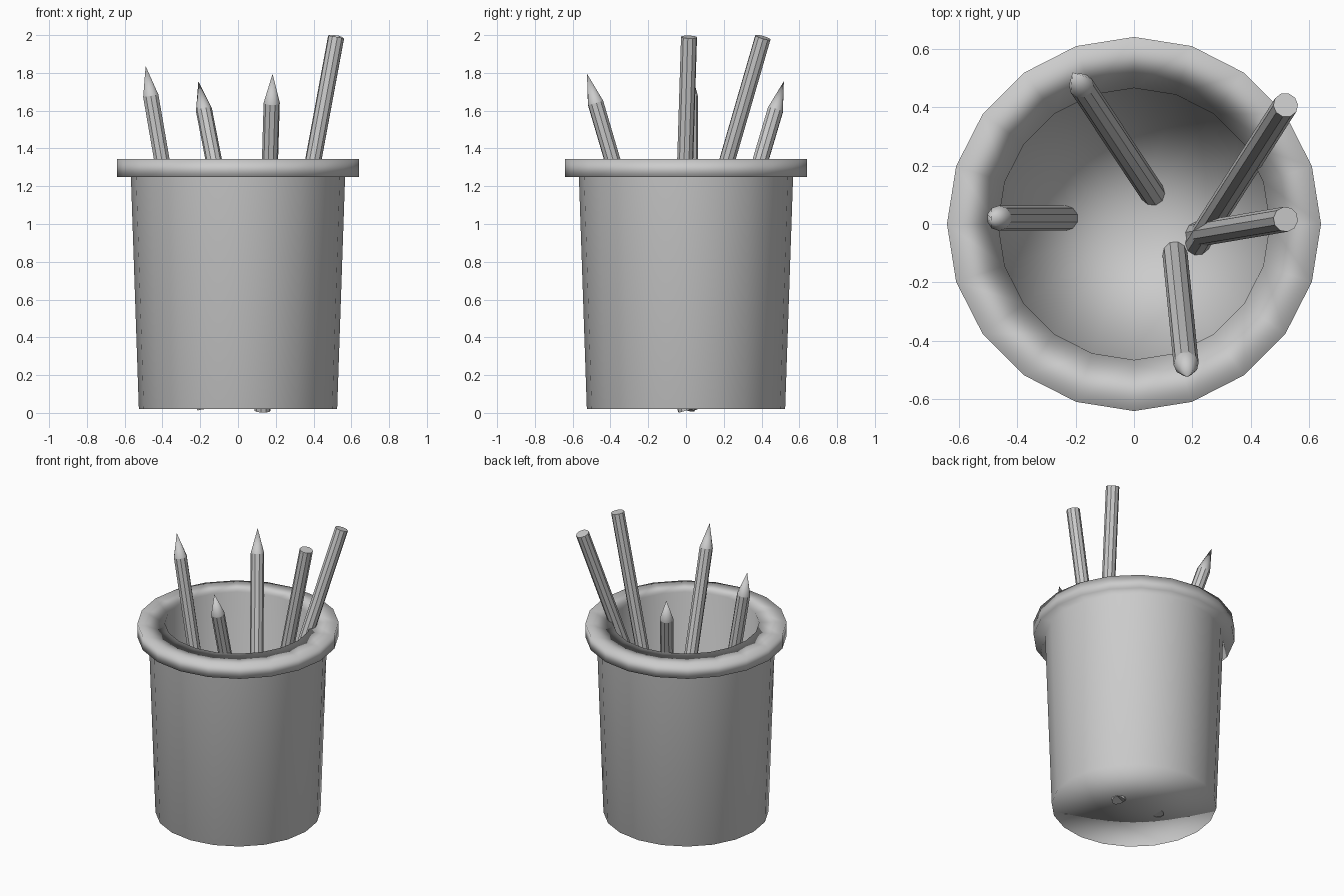
import bpy, bmesh, math
from mathutils import Vector

if "Cube" in bpy.data.objects:
    bpy.data.objects.remove(bpy.data.objects["Cube"])


def make_object(name, bm):
    bmesh.ops.recalc_face_normals(bm, faces=bm.faces[:])
    me = bpy.data.meshes.new(name)
    bm.to_mesh(me)
    bm.free()
    ob = bpy.data.objects.new(name, me)
    bpy.context.collection.objects.link(ob)
    return ob


def lathe(name, profile, sides):
    # revolve an (r, z) profile that starts and ends on the axis
    bm = bmesh.new()
    rings = []
    for r, z in profile:
        if r == 0:
            rings.append([bm.verts.new((0, 0, z))] * sides)
        else:
            rings.append([bm.verts.new((r * math.cos(2 * math.pi * i / sides),
                                        r * math.sin(2 * math.pi * i / sides), z))
                          for i in range(sides)])
    for a, b in zip(rings, rings[1:]):
        for i in range(sides):
            j = (i + 1) % sides
            quad = dict.fromkeys((a[i], a[j], b[j], b[i]))
            bm.faces.new(list(quad))
    for f in bm.faces:
        f.smooth = True
    ob = make_object(name, bm)
    # large wall faces dominate the soft shading
    mod = ob.modifiers.new("soft_shading", 'WEIGHTED_NORMAL')
    mod.mode = 'FACE_AREA'
    return ob


def pencil(name, base, top, sharp, r=0.043, sides=10, cone=0.16):
    # slim faceted rod, pointed or flat at the upper end
    base, top = Vector(base), Vector(top)
    axis = (top - base).normalized()
    rot = axis.to_track_quat('Z', 'Y')
    shoulder = top - axis * cone if sharp else top

    def ring(c):
        return [bm.verts.new(c + rot @ Vector((r * math.cos(2 * math.pi * i / sides),
                                               r * math.sin(2 * math.pi * i / sides), 0)))
                for i in range(sides)]
    bm = bmesh.new()
    low, high = ring(base), ring(shoulder)
    bm.faces.new(low[::-1])
    tip = bm.verts.new(top) if sharp else None
    if not sharp:
        bm.faces.new(high)
    for i in range(sides):
        j = (i + 1) % sides
        bm.faces.new((low[i], low[j], high[j], high[i]))
        if sharp:
            bm.faces.new((high[i], high[j], tip)).smooth = True
    return make_object(name, bm)


# cup: flat underside, tapered wall, thick rim, straight inside, raised floor
lathe("cup", [(0, 0.02), (0.525, 0.02), (0.567, 1.25), (0.64, 1.25), (0.64, 1.345),
              (0.465, 1.345), (0.46, 0.365), (0, 0.37)], 20)

# pencils leaning on the rim
for name, base, top, sharp in [
    ("pencil_left", (-0.175, 0.02, 0.02), (-0.489, 0.02, 1.836), True),
    ("pencil_back", (0.13, 0.005, 0.02), (-0.21, 0.518, 1.755), True),
    ("pencil_front", (0.13, 0.0, 0.013), (0.183, -0.524, 1.795), True),
    ("pencil_right", (0.158, -0.045, 0.035), (0.519, 0.016, 1.99), False),
    ("pencil_back_right", (0.158, -0.158, 0.038), (0.519, 0.407, 1.988), False),
]:
    pencil(name, base, top, sharp)
